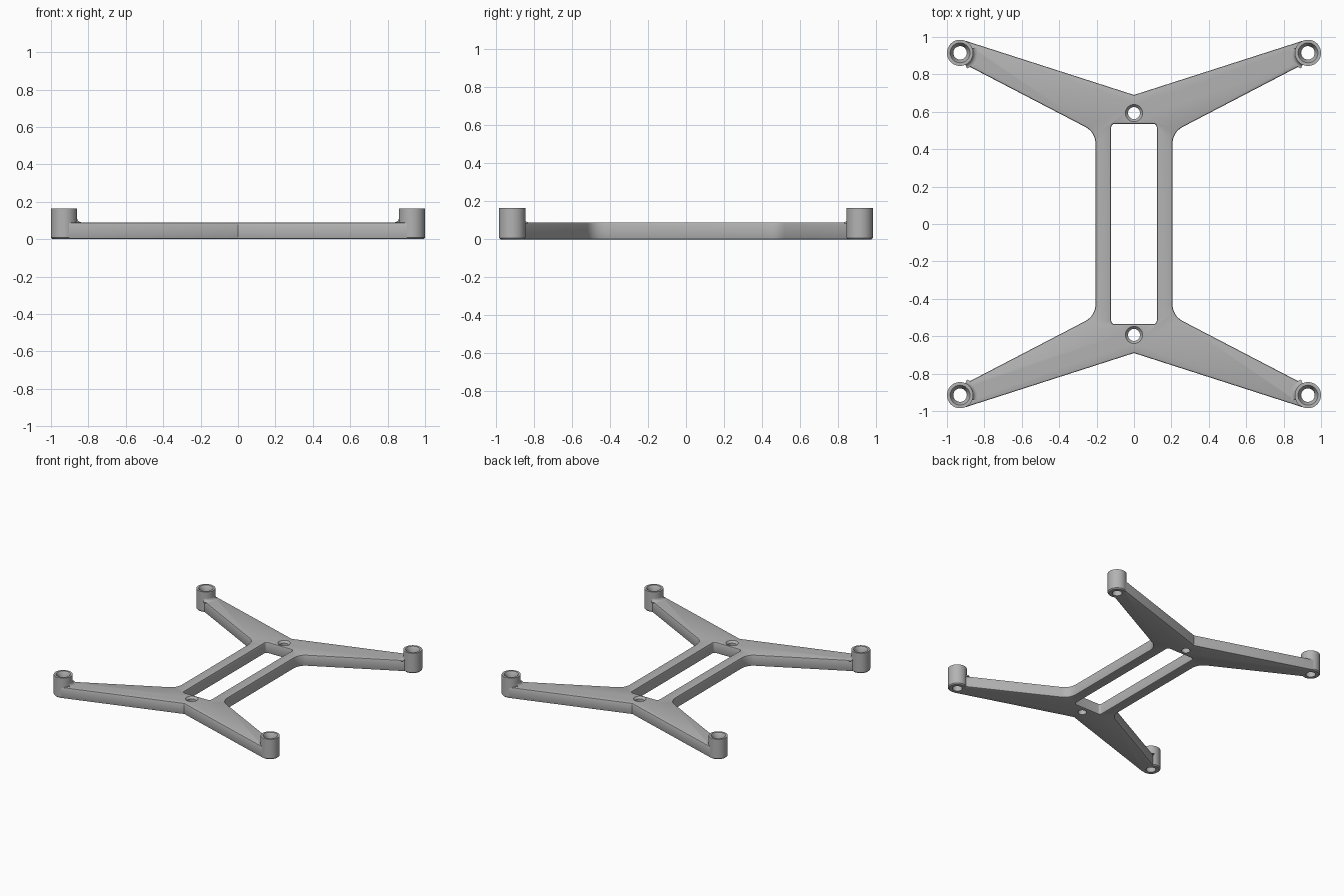
import bpy, bmesh
from math import sin, cos, pi, atan2, radians
from mathutils import Vector

if "Cube" in bpy.data.objects:
    bpy.data.objects.remove(bpy.data.objects["Cube"])

PLATE, POST, EDGE = 0.09, 0.165, 0.008
POST_X, POST_Y, POST_R = 0.93, 0.915, 0.07
HOLE_Y = 0.593

grey = bpy.data.materials.new("plain grey")
grey.use_nodes = True
grey.diffuse_color = (0.45, 0.45, 0.45, 1)
grey.node_tree.nodes["Principled BSDF"].inputs["Base Color"].default_value = (0.45, 0.45, 0.45, 1)


def make_object(name, bm):
    bmesh.ops.recalc_face_normals(bm, faces=bm.faces)
    mesh = bpy.data.meshes.new(name)
    bm.to_mesh(mesh)
    bm.free()
    mesh.materials.append(grey)
    obj = bpy.data.objects.new(name, mesh)
    bpy.context.collection.objects.link(obj)
    return obj


def prism(name, outline, low, high):
    bm = bmesh.new()
    face = bm.faces.new([bm.verts.new((x, y, low)) for x, y in outline])
    new = bmesh.ops.extrude_face_region(bm, geom=[face])["geom"]
    verts = [v for v in new if isinstance(v, bmesh.types.BMVert)]
    bmesh.ops.translate(bm, verts=verts, vec=(0, 0, high - low))
    return make_object(name, bm)


def revolve(name, profile, centre, start=0.0, sweep=2 * pi, steps=48):
    """Turn a closed (radius, height) profile about a vertical axis."""
    bm = bmesh.new()
    full = sweep > 6.28
    rings = []
    for i in range(steps if full else steps + 1):
        a = start + sweep * i / steps
        rings.append([bm.verts.new((centre[0] + r * cos(a), centre[1] + r * sin(a), z))
                      for r, z in profile])
    n = len(profile)
    for i in range(steps):
        a, b = rings[i], rings[(i + 1) % len(rings)]
        for j in range(n):
            k = (j + 1) % n
            bm.faces.new((a[j], b[j], b[k], a[k]))
    if not full:
        bm.faces.new(rings[0])
        bm.faces.new(rings[-1])
    return make_object(name, bm)


def solid_turn(name, profile, centre, steps=48):
    """Capped solid of revolution, used for the hole cutters."""
    bm = bmesh.new()
    rings = [[bm.verts.new((centre[0] + r * cos(2 * pi * i / steps),
                            centre[1] + r * sin(2 * pi * i / steps), z))
              for i in range(steps)] for r, z in profile]
    for a, b in zip(rings, rings[1:]):
        for i in range(steps):
            k = (i + 1) % steps
            bm.faces.new((a[i], a[k], b[k], b[i]))
    bm.faces.new(rings[0])
    bm.faces.new(rings[-1])
    return make_object(name, bm)


def cut(target, cutter):
    mod = target.modifiers.new("cut", "BOOLEAN")
    mod.operation, mod.solver, mod.object = "DIFFERENCE", "EXACT", cutter
    cutter.hide_render = True


def rounded(a, corner, b, steps=8):
    """Smooth bend from a to b pulled toward the corner."""
    a, corner, b = Vector(a), Vector(corner), Vector(b)
    return [tuple(a.lerp(corner, i / steps).lerp(corner.lerp(b, i / steps), i / steps))
            for i in range(steps + 1)]


def four_way(quarter):
    """Mirror a quarter outline, listed from the +x axis to the +y axis."""
    half = quarter + [(-x, y) for x, y in reversed(quarter) if x > 0]
    return half + [(x, -y) for x, y in reversed(half)]


def smooth(obj):
    bpy.ops.object.select_all(action="DESELECT")
    obj.select_set(True)
    bpy.context.view_layer.objects.active = obj
    bpy.ops.object.shade_smooth_by_angle(angle=radians(30))


# X-shaped frame plate: waist, filleted inner corner, arm, central notch
quarter = rounded((0.205, 0.42), (0.205, 0.49), (0.262, 0.52))
quarter += [(0.9, 0.852), (0.909, 0.982), (0.0, 0.69)]
frame = prism("frame_plate", four_way(quarter), 0, PLATE)

# Long central slot with rounded corners
slot = prism("slot_cutter", four_way(rounded((0.122, 0.515), (0.122, 0.535), (0.102, 0.535), 5)),
             -0.1, 0.3)
cut(frame, slot)
bevel = frame.modifiers.new("edge_round", "BEVEL")
bevel.width, bevel.segments = EDGE, 2
bevel.limit_method, bevel.angle_limit = "ANGLE", radians(50)

# Countersunk centre holes and clearance for the corner posts
cutters = [slot]
for sy in (-1, 1):
    cutters.append(solid_turn("centre_hole_cutter", [
        (0.032, -0.1), (0.032, PLATE - 0.016), (0.046, PLATE), (0.046, 0.3)], (0, sy * HOLE_Y)))
    for sx in (-1, 1):
        cutters.append(solid_turn("post_clearance_cutter", [(0.058, -0.1), (0.058, 0.3)],
                                  (sx * POST_X, sy * POST_Y)))
for cutter in cutters[1:]:
    cut(frame, cutter)

# Bake the cuts, then discard the cutters
bpy.context.view_layer.update()
deps = bpy.context.evaluated_depsgraph_get()
baked = bpy.data.meshes.new_from_object(frame.evaluated_get(deps))
frame.modifiers.clear()
frame.data = baked
for cutter in cutters:
    bpy.data.objects.remove(cutter)
smooth(frame)

# Hollow corner posts with a countersunk top, and a small fillet toward the arm
tube = [(0.036, 0), (POST_R - EDGE, 0), (POST_R, EDGE), (POST_R, POST),
        (0.053, POST), (0.036, POST - 0.03)]
fillet_r = 0.022
fillet = [(POST_R - 0.008, PLATE - 0.006), (POST_R + fillet_r, PLATE - 0.006)]
fillet += [(POST_R + fillet_r * (1 - sin(t * pi / 10)), PLATE + fillet_r * (1 - cos(t * pi / 10)))
           for t in range(6)]
fillet += [(POST_R - 0.008, PLATE + fillet_r)]
for sx, side in ((1, "left"), (-1, "right")):
    for sy, end in ((1, "back"), (-1, "front")):
        centre = (sx * POST_X, sy * POST_Y)
        smooth(revolve(f"{end}_{side}_post", tube, centre))
        inward = atan2(-sy * 0.4, -sx * 0.9)
        smooth(revolve(f"{end}_{side}_post_fillet", fillet, centre,
                       inward - radians(42), radians(84), 16))
